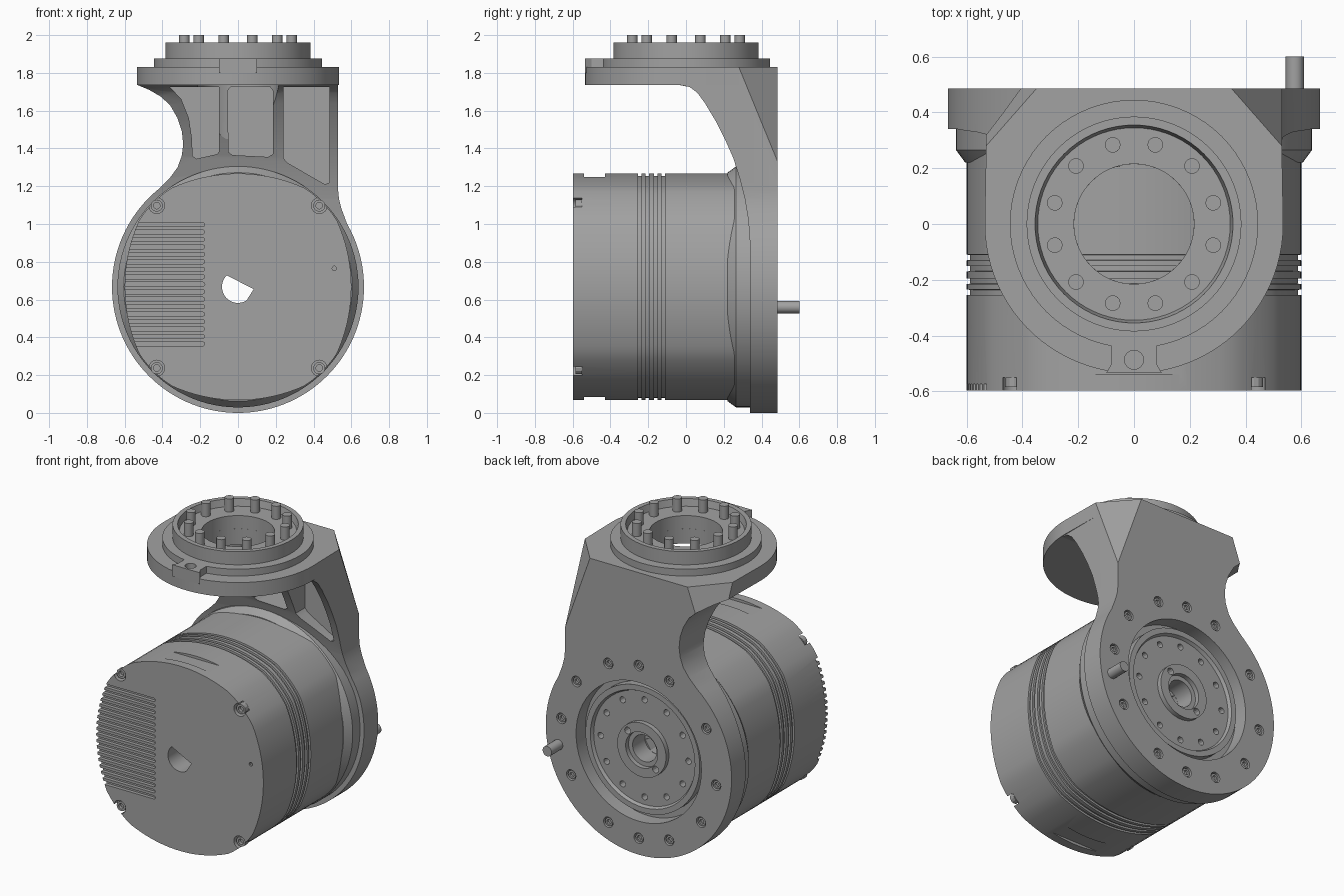
import bpy, bmesh, math
from math import sin, cos, pi, radians

if "Cube" in bpy.data.objects:
    bpy.data.objects.remove(bpy.data.objects["Cube"])

CZ = 0.667          # height of the motor axis
gray = bpy.data.materials.new("machined_gray")
gray.diffuse_color = (0.36, 0.36, 0.36, 1)
gray.use_nodes = True
gray.node_tree.nodes["Principled BSDF"].inputs["Base Color"].default_value = gray.diffuse_color

AXES = {"x": lambda u, v, t: (t, u, v),
        "y": lambda u, v, t: (u, t, v),
        "z": lambda u, v, t: (u, v, t)}


def build(name, solids):
    """One object from lofts: each solid is (list of rings, wrap)."""
    bm = bmesh.new()
    for rings, wrap in solids:
        vs = [[bm.verts.new(p) for p in r] for r in rings]
        n = len(vs[0])
        pairs = list(zip(vs, vs[1:])) + ([(vs[-1], vs[0])] if wrap else [])
        for a, b in pairs:
            for i in range(n):
                j = (i + 1) % n
                bm.faces.new((a[i], a[j], b[j], b[i]))
        if not wrap:
            bm.faces.new(vs[0])
            bm.faces.new(vs[-1][::-1])
    bmesh.ops.recalc_face_normals(bm, faces=bm.faces)
    me = bpy.data.meshes.new(name)
    bm.to_mesh(me)
    bm.free()
    ob = bpy.data.objects.new(name, me)
    bpy.context.collection.objects.link(ob)
    return ob


def prism(pts, axis, a, b):
    f = AXES[axis]
    return [[f(u, v, t) for u, v in pts] for t in (a, b)], False


def circle(r, cu=0, cv=0, n=32, start=0.0):
    return [(cu + r * cos(start + 2 * pi * i / n), cv + r * sin(start + 2 * pi * i / n)) for i in range(n)]


def rect(u0, v0, u1, v1):
    return [(u0, v0), (u1, v0), (u1, v1), (u0, v1)]


def lathe(profile, axis, cv=0, n=64):
    f = AXES[axis]
    return [[f(u, v, t) for u, v in circle(r, 0, cv, n)] for r, t in profile], True


def boolean(ob, cutter, op="DIFFERENCE"):
    m = ob.modifiers.new("cut", "BOOLEAN")
    m.operation, m.solver, m.object = op, "EXACT", cutter
    bpy.context.view_layer.objects.active = ob
    bpy.ops.object.modifier_apply(modifier=m.name)
    bpy.data.objects.remove(cutter)


def cut(ob, *solids):
    boolean(ob, build("cutter", solids))


# Motor body: four shallow arcs with clipped corners, with ring grooves
def body_ring(y, off):
    pts = []
    for i in range(96):
        a = 2 * pi * i / 96
        d = (a + pi / 4) % (pi / 2) - pi / 4
        k = 0.25                                  # arc radius 0.85, offset 0.25
        r = -k * cos(d) + math.sqrt(0.85 ** 2 - (k * sin(d)) ** 2)
        r = min(r, 0.632) - off
        pts.append((r * cos(a), y, CZ + r * sin(a)))
    return pts


sections = [(-0.597, 0)]
for g in (-0.245, -0.205, -0.16, -0.12):
    sections += [(g - 0.01, 0), (g - 0.009, 0.012), (g + 0.009, 0.012), (g + 0.01, 0)]
sections += [(0.3, 0)]
motor = build("motor_body", [([body_ring(y, o) for y, o in sections], False)])

# D-shaped shaft hole
d_hole = [(0.085 * cos(radians(a)), CZ + 0.085 * sin(radians(a))) for a in range(134, 304, 10)]
d_hole += [(0.045, 0.595), (0.083, 0.655)]
cut(motor, prism(d_hole, "y", -1, 1))

# Cooling slots on the front cover
slots = []
for i in range(17):
    z = 0.365 + i * 0.0395
    tip = [(-0.187 + 0.011 * cos(a), z + 0.011 * sin(a)) for a in (-pi / 2, -pi / 4, 0, pi / 4, pi / 2)]
    slots.append(prism([(-0.7, z - 0.011)] + tip + [(-0.7, z + 0.011)], "y", -0.7, -0.574))
cut(motor, *slots)

# Corner screw pockets, pin hole, and recesses on top and bottom
corners = [(sx * 0.43, CZ + sz * 0.43) for sx in (-1, 1) for sz in (-1, 1)]
cut(motor, *[prism(circle(0.042, x, z, 16), "y", -0.7, -0.55) for x, z in corners],
    prism(circle(0.012, 0.51, 0.765, 10), "y", -0.7, -0.57))
cut(motor, *[prism(rect(-0.18, -0.54, 0.18, -0.43), "z", a, b) for a, b in ((1.25, 1.4), (-0.1, 0.084))])

# Adapter ring between motor and bracket
build("adapter_ring", [lathe([(0.5, 0.22), (0.605, 0.22), (0.638, 0.265), (0.638, 0.36), (0.5, 0.36)], "y", CZ, 96)])

# Bracket: front outline intersected with the curved side profile
outline = [(0.667 * cos(radians(a)), CZ + 0.667 * sin(radians(a))) for a in range(-231, 31, 3)]
outline += [(0.548, 1.08), (0.535, 1.13), (0.53, 1.18), (0.53, 1.83), (-0.53, 1.83), (-0.53, 1.735),
            (-0.47, 1.71), (-0.41, 1.675), (-0.36, 1.63), (-0.32, 1.56), (-0.297, 1.49), (-0.29, 1.42),
            (-0.298, 1.36), (-0.32, 1.30), (-0.36, 1.245)]
side = [(0.485, -0.1), (0.485, 1.83), (-0.03, 1.83), (-0.03, 1.735), (0.02, 1.725), (0.06, 1.695), (0.1, 1.64),
        (0.16, 1.54), (0.21, 1.44), (0.25, 1.35), (0.285, 1.24), (0.31, 1.14), (0.33, 1.02), (0.34, 0.88), (0.34, -0.1)]
bracket = build("bracket", [prism(outline, "y", -0.2, 0.485)])
boolean(bracket, build("side_shape", [prism(side, "x", -1, 1)]), "INTERSECT")

# Weight-saving pockets between the ribs
cut(bracket, prism([(-0.24, 1.36), (-0.22, 1.345), (-0.11, 1.37), (-0.1, 1.385), (-0.1, 1.725), (-0.36, 1.725),
                    (-0.3, 1.66), (-0.26, 1.56), (-0.245, 1.46)], "y", -0.3, 0.42),
    prism([(-0.05, 1.38), (-0.03, 1.365), (0.16, 1.355), (0.185, 1.37), (0.185, 1.705), (0.17, 1.725),
           (-0.04, 1.725), (-0.055, 1.705)], "y", -0.3, 0.42),
    prism([(0.24, 1.35), (0.26, 1.325), (0.46, 1.21), (0.485, 1.22), (0.485, 1.725), (0.24, 1.725)], "y", -0.3, 0.345))

# Top flange plate with a straight back
plate = [(0.535 * cos(radians(a)), 0.535 * sin(radians(a))) for a in range(-180, 1, 4)]
plate += [(0.53, 0.28), (0.35, 0.485), (-0.35, 0.485), (-0.53, 0.28)]
flange = build("top_flange", [prism(plate, "z", 1.735, 1.83)])
cut(flange, prism(circle(0.215, n=48), "z", 1.6, 1.9))
cut(bracket, prism(circle(0.215, n=48), "z", 1.45, 1.9))

# Slanted cuts on both rear upper corners
for s in (-1, 1):
    a, b, c, d = (s * .35, .485, 1.83), (s * .53, .28, 1.83), (s * .53, .485, 1.33), (s * .9, .9, 2.1)
    far = lambda p: tuple(d[i] + (p[i] - d[i]) * 1.0 for i in range(3))
    ext = []
    for p in (a, b, c):           # widen the cutting triangle within its plane
        m = [(a[i] + b[i] + c[i]) / 3 for i in range(3)]
        ext.append([m[i] + (p[i] - m[i]) * 3 for i in range(3)])
    off = (s * 0.5, 0.45, 0.18)
    cut(bracket, ([ext, [[p[i] + off[i] for i in range(3)] for p in ext]], False))

# Output opening and screw counterbores in the rear plate
cut(bracket, prism(circle(0.45, 0, CZ, 64), "y", -0.3, 0.6))
rear = [(0.56 * cos(radians(a)), CZ + 0.56 * sin(radians(a)))
        for a in (7, 37, 67, 90, 113, 150, 187, 217, 247, 270, 293, 330)]
cut(bracket, *[prism(circle(0.034, x, z, 16), "y", 0.455, 0.6) for x, z in rear])

# Output disc with hub, rim and bolt holes
disc = build("output_disc", [lathe([(0.086, 0.25), (0.086, 0.425), (0.115, 0.425), (0.115, 0.455), (0.175, 0.455),
             (0.175, 0.425), (0.365, 0.425), (0.375, 0.445), (0.41, 0.445), (0.41, 0.39), (0.455, 0.39),
             (0.455, 0.25)], "y", CZ, 64)])
cut(disc, *[prism(circle(0.02, 0.315 * cos(k * pi / 6), CZ + 0.315 * sin(k * pi / 6), 12), "y", 0.38, 0.6)
            for k in range(12)])
cut(disc, *[prism(circle(0.022, s * 0.1, CZ + s * 0.1, 12), "y", 0.40, 0.6) for s in (-1, 1)])


# Socket screws: ring-shaped heads with a floor
def screws(name, spots, y_face, y_base, r):
    solids = []
    h = y_face - y_base
    for x, z in spots:
        rings = []
        for rad, t in ((r, 0), (r, 1), (r * 0.55, 1), (r * 0.55, 0.4)):
            rings.append([(u, y_base + h * t, v) for u, v in circle(rad, x, z, 12)])
        solids.append((rings, False))
    return build(name, solids)


screws("rear_screws", rear, 0.478, 0.455, 0.027)
screws("front_screws", corners, -0.585, -0.55, 0.032)

# Locating pin on the rear plate
build("rear_pin", [prism(circle(0.033, 0.577, 0.56, 16), "y", 0.44, 0.6)])

# Stepped mounting ring, front tab and studs
build("mounting_ring", [lathe([(0.215, 1.82), (0.215, 1.915), (0.345, 1.915), (0.355, 1.96), (0.385, 1.96),
                               (0.385, 1.875), (0.445, 1.875), (0.445, 1.82)], "z", 0, 72)])
tab = build("front_tab", [prism([(-0.08, -0.43), (-0.08, -0.5), (-0.1, -0.535), (0.1, -0.535), (0.08, -0.5),
                                 (0.08, -0.43)], "z", 1.8, 1.875)])
cut(tab, prism(circle(0.034, 0, -0.487, 16), "z", 1.84, 2))
build("studs", [prism(circle(0.028, 0.294 * cos(radians(a)), 0.294 * sin(radians(a)), 14), "z", 1.9, 2.0)
                for a in range(15, 375, 30)])

# Finish: one colour, smooth curves with crisp edges
for ob in bpy.data.objects:
    ob.data.materials.clear()
    ob.data.materials.append(gray)
    ob.data.shade_smooth()
    ob.data.set_sharp_from_angle(angle=radians(28))
